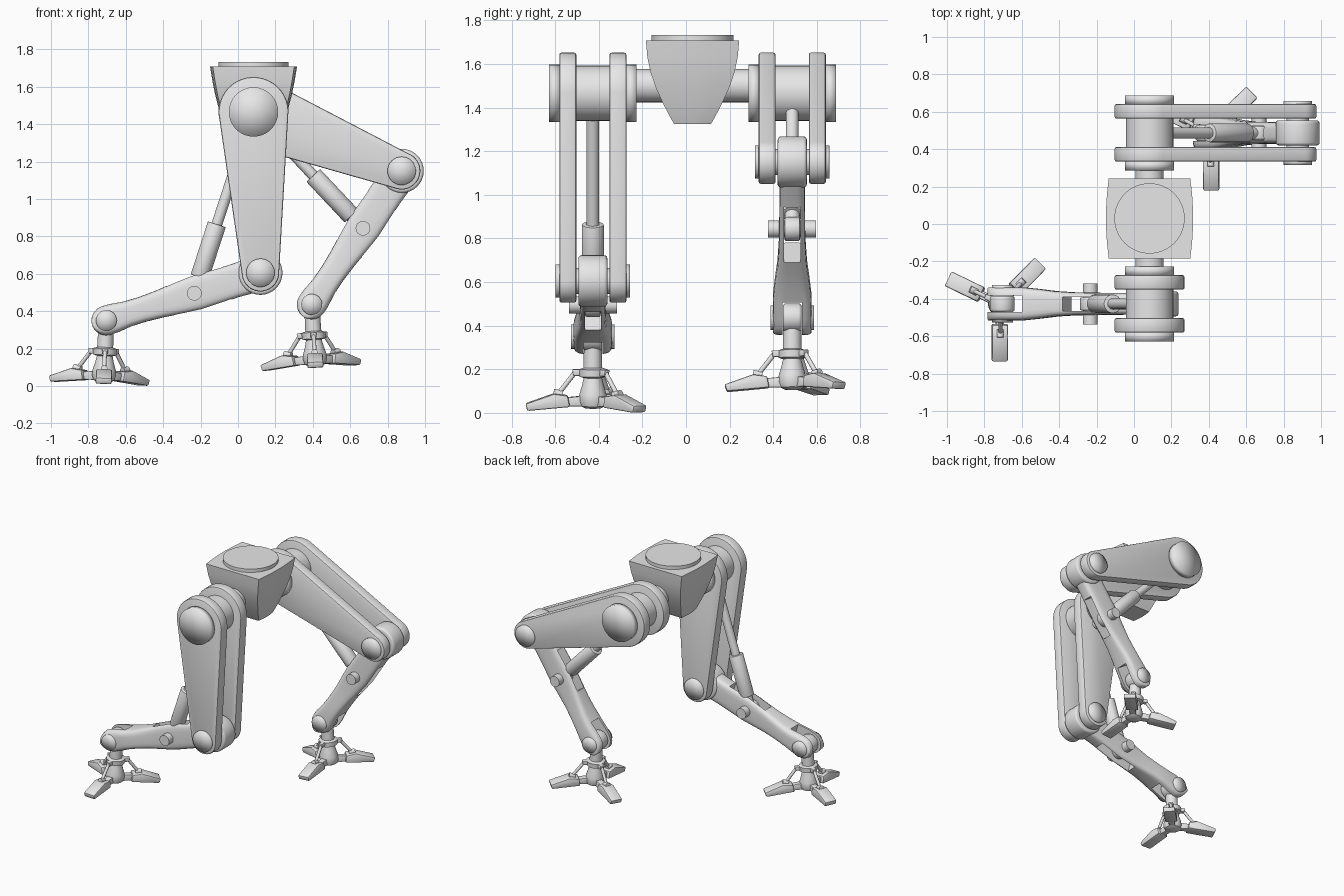
import bpy, bmesh
from math import sin, cos, pi, radians, atan2
from mathutils import Vector, Matrix

cube = bpy.data.objects.get("Cube")
if cube:
    bpy.data.objects.remove(cube)

grey = bpy.data.materials.new("light_grey")
grey.use_nodes = True
grey.diffuse_color = (0.8, 0.8, 0.8, 1)
grey.node_tree.nodes["Principled BSDF"].inputs["Base Color"].default_value = (0.8, 0.8, 0.8, 1)

HIP_X, HIP_Z, MID_Y, LEG_Y = 0.083, 1.465, 0.03, 0.457


def add(name, bm, matrix=None, angle=35, bevel=0, segments=2):
    """Turn a bmesh into a shaded object."""
    bmesh.ops.recalc_face_normals(bm, faces=bm.faces)
    mesh = bpy.data.meshes.new(name)
    bm.to_mesh(mesh)
    bm.free()
    mesh.materials.append(grey)
    ob = bpy.data.objects.new(name, mesh)
    bpy.context.collection.objects.link(ob)
    ob.matrix_world = matrix or Matrix()
    bpy.ops.object.select_all(action='DESELECT')
    ob.select_set(True)
    bpy.context.view_layer.objects.active = ob
    if bevel:
        mod = ob.modifiers.new("bevel", 'BEVEL')
        mod.width, mod.segments = bevel, segments
        mod.limit_method, mod.angle_limit = 'ANGLE', radians(40)
        bpy.ops.object.modifier_apply(modifier=mod.name)
    bpy.ops.object.shade_smooth_by_angle(angle=radians(angle))
    return ob


def rod(name, a, b, r, matrix=None, r2=None, sides=32, **kw):
    """Cylinder or cone from point a to point b."""
    a, b = Vector(a), Vector(b)
    bm = bmesh.new()
    place = Matrix.Translation((a + b) / 2) @ (b - a).to_track_quat('Z', 'Y').to_matrix().to_4x4()
    bmesh.ops.create_cone(bm, cap_ends=True, cap_tris=kw.get("angle", 0) > 90, segments=sides,
                          radius1=r, radius2=r if r2 is None else r2,
                          depth=(b - a).length, matrix=place)
    return add(name, bm, matrix, **kw)


def cross_pin(name, p, inner, outer, r, **kw):
    """Cylinder running along y, from p.y + inner to p.y + outer."""
    return rod(name, p + Vector((0, inner, 0)), p + Vector((0, outer, 0)), r, **kw)


def loft(name, rings, matrix=None, **kw):
    """Skin a list of equal rings and close both ends."""
    bm = bmesh.new()
    loops = [[bm.verts.new(p) for p in ring] for ring in rings]
    n = len(loops[0])
    for a, b in zip(loops, loops[1:]):
        for i in range(n):
            bm.faces.new((a[i], a[(i + 1) % n], b[(i + 1) % n], b[i]))
    bm.faces.new(loops[0])
    bm.faces.new(loops[-1])
    return add(name, bm, matrix, **kw)


def extrude_y(name, outline, y0, y1, matrix=None, **kw):
    return loft(name, [[(x, y, z) for x, z in outline] for y in (y0, y1)], matrix, **kw)


def lathe(name, profile, matrix, sides=32):
    rings = [[(r * cos(2 * pi * i / sides), r * sin(2 * pi * i / sides), z) for i in range(sides)]
             for r, z in profile]
    return loft(name, rings, matrix)


def cut_box(ob, matrix, x0, x1, half_y, half_z):
    """Cut a box-shaped slot through an object."""
    outline = [(x0, -half_z), (x1, -half_z), (x1, half_z), (x0, half_z)]
    cutter = extrude_y("slot_cutter", outline, -half_y, half_y, matrix)
    cutter.hide_render = True
    bpy.context.view_layer.objects.active = ob
    mod = ob.modifiers.new("slot", 'BOOLEAN')
    mod.operation, mod.solver, mod.object = 'DIFFERENCE', 'EXACT', cutter
    bpy.ops.object.modifier_apply(modifier=mod.name)
    bpy.data.objects.remove(cutter)


def taper_outline(a, b, ra, rb, n=20):
    """Outline round two circles joined by straight sides, in x and z."""
    d = atan2(b.z - a.z, b.x - a.x)
    pts = []
    for c, r, start in ((a, ra, d + pi / 2), (b, rb, d - pi / 2)):
        pts += [(c.x + r * cos(start + pi * i / n), c.z + r * sin(start + pi * i / n))
                for i in range(n + 1)]
    return pts


def make_foot(side, ankle, tilt):
    m = Matrix.Translation(ankle) @ Matrix.Rotation(radians(tilt), 4, 'Y') @ Matrix.Translation((0, 0, -0.34))
    # stem, collar and bulb in one turned piece
    lathe(side + "_foot_post", [(0.035, 0.01), (0.055, 0.02), (0.064, 0.045), (0.062, 0.075),
                                (0.05, 0.115), (0.042, 0.15), (0.062, 0.156), (0.064, 0.19),
                                (0.043, 0.197), (0.041, 0.31)], m)
    for i, angle in enumerate((-90, 45, 154)):
        t = m @ Matrix.Rotation(radians(angle), 4, 'Z')
        tag = f"{side}_toe_{i + 1}"
        extrude_y(tag, [(0.105, 0.018), (0.3, 0.0), (0.31, 0.032), (0.18, 0.078), (0.115, 0.07)],
                  -0.043, 0.043, t, bevel=0.008)
        extrude_y(tag + "_neck", [(0.03, 0.02), (0.13, 0.02), (0.13, 0.06), (0.03, 0.07)],
                  -0.022, 0.022, t, bevel=0.005)
        extrude_y(tag + "_clevis", [(0.05, 0.16), (0.09, 0.16), (0.095, 0.19), (0.05, 0.19)],
                  -0.016, 0.016, t, bevel=0.005)
        rod(tag + "_strut", (0.082, 0, 0.175), (0.16, 0, 0.075), 0.011, t, sides=12)
        rod(tag + "_strut_foot", (0.138, 0, 0.075), (0.18, 0, 0.082), 0.018, t, sides=12)


def make_leg(side, y, knee, ankle, tilt):
    hip = Vector((HIP_X, y, HIP_Z))
    knee, ankle = Vector((knee[0], y, knee[1])), Vector((ankle[0], y, ankle[1]))

    # hip and knee joints with smooth end caps
    cross_pin(side + "_hip_hub", hip, -0.17, 0.17, 0.127)
    cross_pin(side + "_knee_hub", knee, -0.067, 0.067, 0.118, bevel=0.016, segments=3)
    cross_pin(side + "_knee_pin", knee, -0.15, 0.15, 0.06)
    for s, end in ((-1, "front"), (1, "back")):
        cross_pin(f"{side}_hip_cap_{end}", hip, s * 0.15, s * 0.2, 0.132, angle=180)
        cross_pin(f"{side}_hip_washer_{end}", hip, s * 0.1, s * 0.085, 0.135)
        cross_pin(f"{side}_knee_cap_{end}", knee, s * 0.14, s * 0.171, 0.076, angle=180)
        cross_pin(f"{side}_ankle_cap_{end}", ankle, s * 0.05, s * 0.1, 0.056, angle=180)
        # paired thigh plates
        extrude_y(f"{side}_thigh_plate_{end}", taper_outline(hip, knee, 0.187, 0.1),
                  y + s * 0.076, y + s * 0.154, bevel=0.01)

    # shin: lofted rounded bar, slotted for the piston and forked at the ankle
    d = (ankle - knee).normalized()
    up = d.cross(Vector((0, 1, 0)))
    m = Matrix((d, (0, 1, 0), up)).transposed().to_4x4()
    m.translation = knee
    length = (ankle - knee).length

    def ring(t, half_y, half_z, n=24):
        pts = []
        for i in range(n):
            c, s = cos(2 * pi * (i + 0.5) / n), sin(2 * pi * (i + 0.5) / n)
            pts.append((t, half_y * abs(c) ** 0.45 * (1 if c > 0 else -1),
                        half_z * abs(s) ** 0.45 * (1 if s > 0 else -1)))
        return pts

    stations = [(0.02, 0.058, 0.095), (0.15, 0.058, 0.09), (0.36, 0.06, 0.095), (0.46, 0.062, 0.086),
                (0.56, 0.068, 0.075), (0.66, 0.08, 0.069), (0.74, 0.088, 0.07), (0.82, 0.089, 0.08)]
    stations += [(length + 0.08 * sin(a), 0.089, 0.081 * cos(a))
                 for a in (0, 0.35, 0.7, 1.0, 1.25, 1.45)]
    shin = loft(side + "_shin", [ring(*s) for s in stations], m, angle=40)
    cut_box(shin, m, 0.19, 0.5, 0.037, 0.2)
    cut_box(shin, m, 0.73, 1.1, 0.044, 0.2)
    bpy.context.view_layer.objects.active = shin
    shin.select_set(True)
    bpy.ops.object.shade_smooth_by_angle(angle=radians(40))

    # piston from the shin pin up to the hip
    pin = knee + d * 0.37
    axis = (hip - pin).normalized()
    cross_pin(side + "_piston_pin", pin, -0.11, 0.11, 0.039)
    cross_pin(side + "_piston_eye", pin, -0.035, 0.035, 0.055, bevel=0.006)
    rod(side + "_piston_neck", pin, pin + axis * 0.12, 0.034)
    rod(side + "_piston_barrel", pin + axis * 0.09, pin + axis * 0.388, 0.05, bevel=0.005)
    rod(side + "_piston_rod", pin + axis * 0.38, hip, 0.029)

    # ankle ball and foot
    cross_pin(side + "_ankle_ball", ankle, -0.043, 0.043, 0.066, bevel=0.014, segments=3)
    make_foot(side, ankle, tilt)


# pelvis: tapering bowl with bowed ends
def pelvis_ring(z, half_y, half_x):
    arc = [(half_x * (1.07 - 0.07 * k * k), half_y * k) for k in (-1, -0.6, -0.2, 0.2, 0.6, 1)]
    return [(HIP_X + s * x, MID_Y + s * y, z) for s in (1, -1) for x, y in arc]


loft("pelvis", [pelvis_ring(*r) for r in (
    (1.325, 0.085, 0.125), (1.36, 0.105, 0.138), (1.42, 0.136, 0.157), (1.49, 0.168, 0.176),
    (1.56, 0.192, 0.193), (1.63, 0.207, 0.206), (1.708, 0.214, 0.218))])
rod("pelvis_top_disc", (HIP_X, MID_Y, 1.69), (HIP_X, MID_Y, 1.733), 0.188, sides=48)
rod("hip_axle", (HIP_X, MID_Y - 0.3, 1.5), (HIP_X, MID_Y + 0.3, 1.5), 0.076)

make_leg("front", MID_Y - LEG_Y, (0.12, 0.605), (-0.704, 0.35), 2.5)
make_leg("rear", MID_Y + LEG_Y, (0.875, 1.15), (0.394, 0.436), -3.5)
